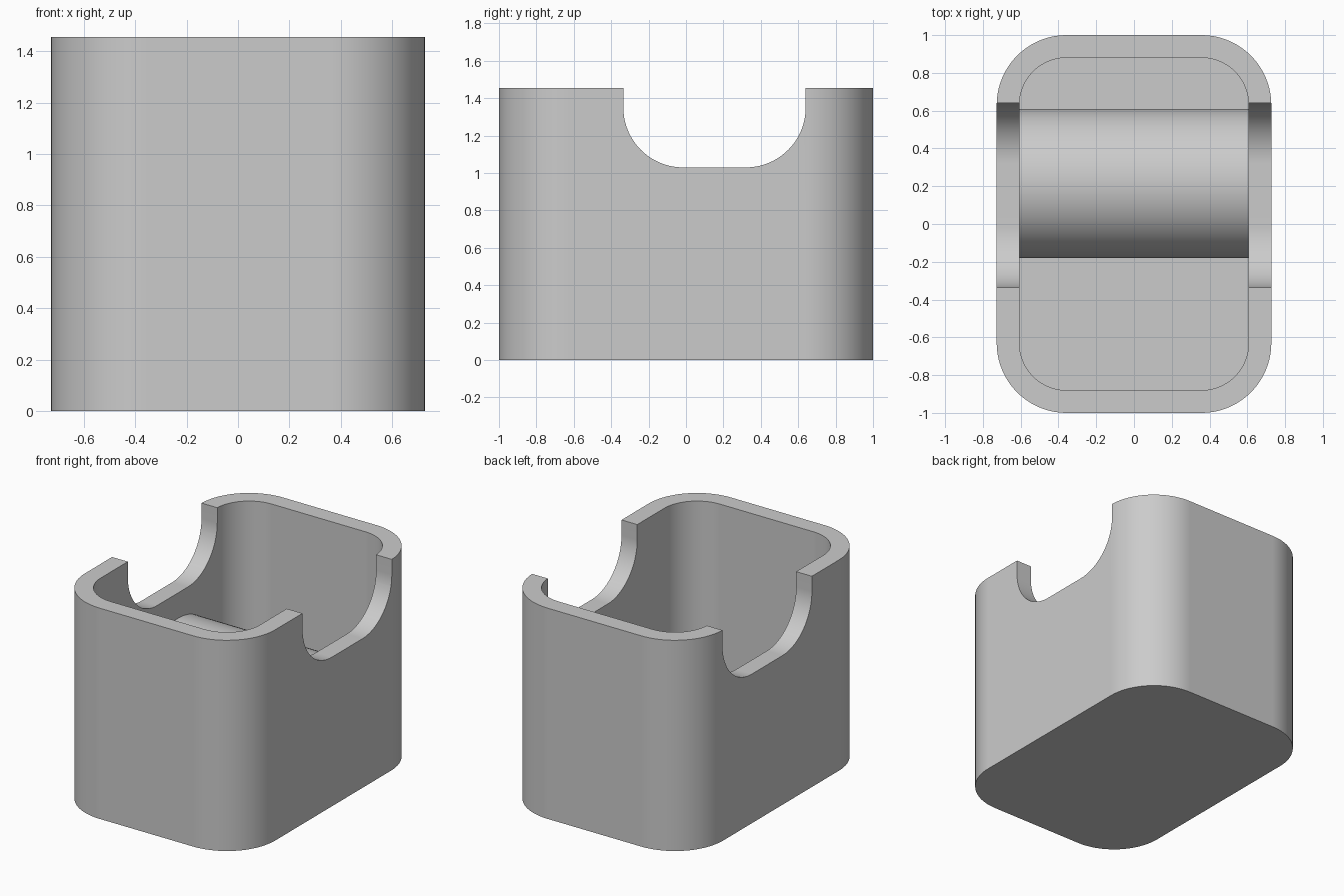
import bpy
import bmesh
from math import radians
from mathutils import Matrix, Vector

default = bpy.data.objects.get("Cube")
if default:
    bpy.data.objects.remove(default, do_unlink=True)

grey = bpy.data.materials.new("light grey")
grey.use_nodes = True
grey.diffuse_color = (0.6, 0.6, 0.6, 1)
grey.node_tree.nodes["Principled BSDF"].inputs["Base Color"].default_value = (0.6, 0.6, 0.6, 1)


def add_object(name, bm):
    mesh = bpy.data.meshes.new(name)
    bm.to_mesh(mesh)
    bm.free()
    mesh.materials.append(grey)
    obj = bpy.data.objects.new(name, mesh)
    bpy.context.collection.objects.link(obj)
    return obj


def rounded_box(name, low, high, axis, radius):
    """Box whose four edges along the given axis are rounded."""
    low, high = Vector(low), Vector(high)
    bm = bmesh.new()
    bmesh.ops.create_cube(bm, size=1)
    bmesh.ops.scale(bm, vec=high - low, verts=bm.verts)
    bmesh.ops.translate(bm, vec=(low + high) / 2, verts=bm.verts)
    edges = [e for e in bm.edges
             if abs((e.verts[0].co - e.verts[1].co)[axis]) > 0.01]
    bmesh.ops.bevel(bm, geom=edges, offset=radius, segments=20,
                    profile=0.5, affect="EDGES")
    return add_object(name, bm)


def select_only(obj):
    bpy.ops.object.select_all(action="DESELECT")
    obj.select_set(True)
    bpy.context.view_layer.objects.active = obj


def cut(obj, cutter):
    cutter.hide_render = True
    mod = obj.modifiers.new("cut", "BOOLEAN")
    mod.operation = "DIFFERENCE"
    mod.solver = "EXACT"
    mod.object = cutter
    select_only(obj)
    bpy.ops.object.modifier_apply(modifier=mod.name)
    bpy.data.objects.remove(cutter, do_unlink=True)


def smooth(obj):
    select_only(obj)
    bpy.ops.object.shade_smooth_by_angle(angle=radians(30))
    mod = obj.modifiers.new("even normals", "WEIGHTED_NORMAL")
    mod.keep_sharp = True


# Open container with rounded corners
wall = 0.12
container = rounded_box("container", (-0.727, -1, 0), (0.727, 1, 1.455), 2, 0.37)
cut(container, rounded_box("cavity_cutter", (-0.727 + wall, -1 + wall, wall),
                           (0.727 - wall, 1 - wall, 2), 2, 0.25))

# Rounded notch through both side walls
cut(container, rounded_box("notch_cutter", (-1, -0.335, 1.03), (1, 0.64, 2.2), 0, 0.32))
smooth(container)

# Horizontal roller spanning the inside, resting in the floor
bm = bmesh.new()
bmesh.ops.create_cone(bm, cap_ends=True, segments=64, radius1=0.395, radius2=0.395,
                      depth=1.28, matrix=Matrix.Translation((0, 0.215, 0.46))
                      @ Matrix.Rotation(radians(90), 4, "Y"))
smooth(add_object("inner_roller", bm))
